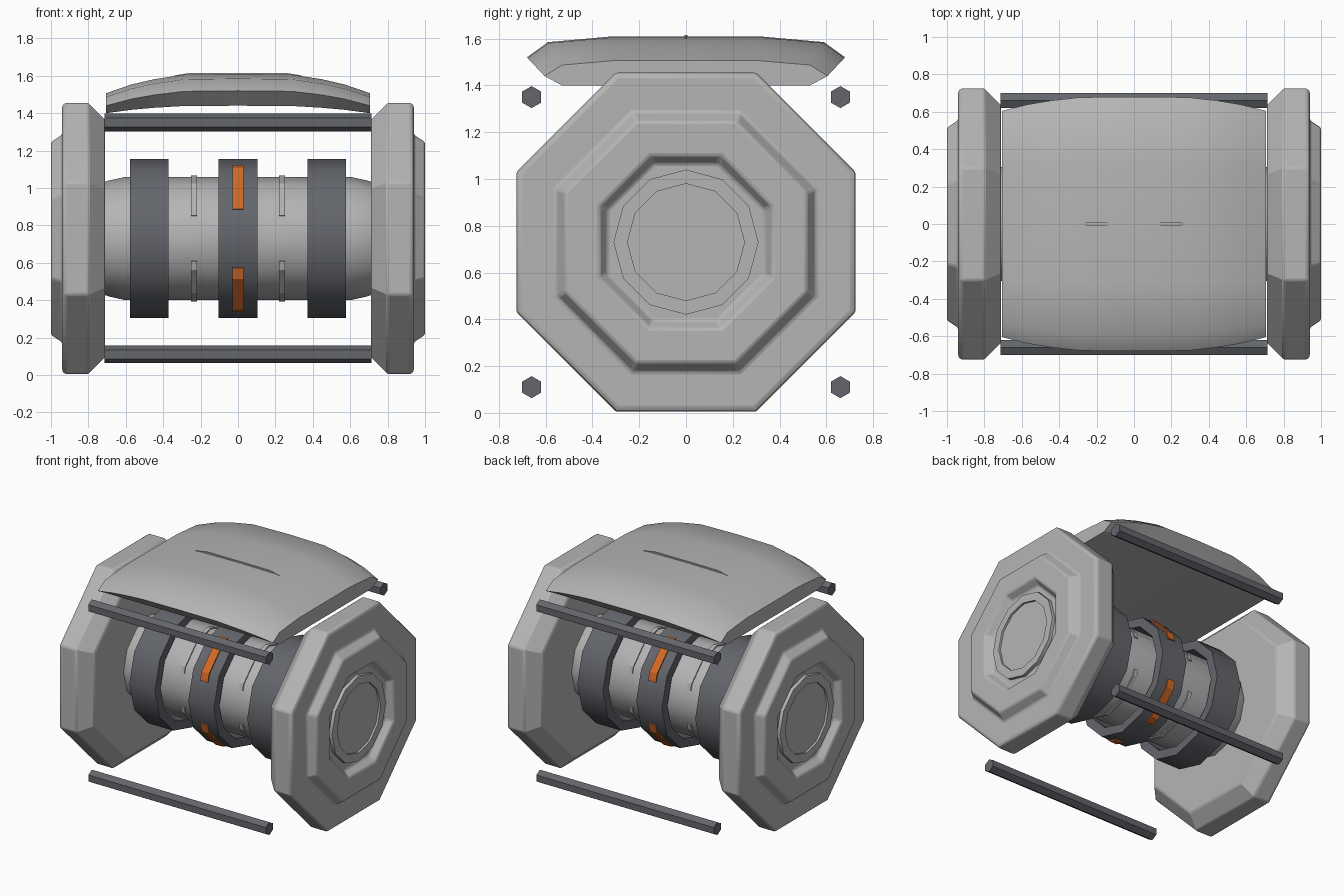
import bpy, bmesh, math

if "Cube" in bpy.data.objects:
    bpy.data.objects.remove(bpy.data.objects["Cube"])

CZ = 0.73                                   # height of the main axis
OCT = 1 / math.cos(math.pi / 8)             # apothem to corner radius, octagon


def material(name, rgb):
    m = bpy.data.materials.new(name)
    m.diffuse_color = (*rgb, 1)
    m.use_nodes = True
    m.node_tree.nodes["Principled BSDF"].inputs["Base Color"].default_value = m.diffuse_color
    return m


LIGHT = material("light grey", (0.46, 0.46, 0.46))
DARK = material("dark grey", (0.125, 0.132, 0.15))
ORANGE = material("orange", (0.65, 0.14, 0.02))


def skin(name, sections, mat, closed=False, bevel=0, angle=35):
    """Join equal-length closed loops of points into one solid."""
    bm = bmesh.new()
    loops = [[bm.verts.new(p) for p in s] for s in sections]
    n = len(loops[0])
    pairs = list(zip(loops, loops[1:]))
    if closed:
        pairs.append((loops[-1], loops[0]))
    else:
        bm.faces.new(loops[0])
        bm.faces.new(loops[-1])
    for a, b in pairs:
        for i in range(n):
            j = (i + 1) % n
            bm.faces.new((a[i], a[j], b[j], b[i]))
    bmesh.ops.recalc_face_normals(bm, faces=bm.faces)
    me = bpy.data.meshes.new(name)
    bm.to_mesh(me)
    bm.free()
    me.materials.append(mat)
    ob = bpy.data.objects.new(name, me)
    bpy.context.collection.objects.link(ob)
    if bevel:
        b = ob.modifiers.new("soft edges", 'BEVEL')
        b.width, b.segments = bevel, 2
        b.limit_method, b.angle_limit = 'ANGLE', math.radians(35)
    for o in bpy.context.selected_objects:
        o.select_set(False)
    ob.select_set(True)
    bpy.context.view_layer.objects.active = ob
    bpy.ops.object.shade_smooth_by_angle(angle=math.radians(angle))
    return ob


def circle(x, r, n, phase=0.0, y=0, z=CZ):
    return [(x, y + r * math.cos(phase + math.tau * i / n),
             z + r * math.sin(phase + math.tau * i / n)) for i in range(n)]


def lathe(name, profile, n, mat, phase=0.0, **kw):
    return skin(name, [circle(x, r, n, phase) for x, r in profile], mat, **kw)


def strap(name, x, width, r, thick, angles, mat):
    """Thin plate following the facets of a twelve-sided drum."""
    secs = []
    for a in angles:
        k = math.cos(math.radians(15)) / math.cos(math.radians(a % 30 - 15))
        c, s = math.cos(math.radians(a)), math.sin(math.radians(a))
        lo, hi = r * k - 0.01, r * k + thick
        secs.append([(x + dx, q * c, CZ + q * s) for dx, q in
                     ((-width / 2, lo), (width / 2, lo), (width / 2, hi), (-width / 2, hi))])
    return skin(name, secs, mat, angle=20)


# Octagonal end caps with a raised step, a recess and a round hub
CAP = [(0.71, 0.30), (0.71, 0.635), (0.80, 0.725), (0.925, 0.725), (0.94, 0.71),
       (0.94, 0.555), (1.0, 0.515), (1.0, 0.37), (0.95, 0.335)]
HUB = [(0.93, 0.31), (0.975, 0.31), (0.975, 0.25), (0.96, 0.25)]
for side, s in (("left", -1), ("right", 1)):
    lathe(side + "_end_cap", [(s * x, a * OCT) for x, a in CAP], 8, LIGHT,
          math.pi / 8, bevel=0.012, angle=30)
    lathe(side + "_hub", [(s * x, r) for x, r in HUB], 12, LIGHT)

# Central drum
lathe("drum", [(-0.72, 0.30), (-0.69, 0.31), (-0.60, 0.33), (0.60, 0.33),
               (0.69, 0.31), (0.72, 0.30)], 12, LIGHT)

# Hollow rings around the drum
for label, cx in (("left", -0.475), ("middle", 0), ("right", 0.475)):
    h = 0.103
    lathe(label + "_ring", [(cx - h, 0.36), (cx - h, 0.425), (cx + h, 0.425), (cx + h, 0.36)],
          12, DARK, closed=True)

# Orange markers on the middle ring
for q in range(4):
    strap("orange_marker", 0, 0.06, 0.425, 0.009,
          [q * 90 + a for a in (22, 30, 60, 68)], ORANGE)

# Raised seams on the drum between the rings
for x in (-0.235, 0.235):
    for start in (0, 180):
        strap("drum_seam", x, 0.03, 0.33, 0.008,
              [start + a for a in (22, 30, 60, 90, 120, 150, 158)], LIGHT)

# Four hexagonal tie bars
for y in (-0.66, 0.66):
    for z in (0.11, 1.35):
        skin("tie_bar", [circle(x, 0.047, 6, math.pi / 6, y, z) for x in (-0.715, 0.715)], DARK)

# Arched canopy: half section at the middle and at the ends, blended along x
MID = [(0.31, 1.61), (0.59, 1.585), (0.68, 1.52), (0.60, 1.44), (0.30, 1.44)]
END = [(0.30, 1.507), (0.53, 1.487), (0.605, 1.44), (0.53, 1.40), (0.28, 1.40)]


def canopy_section(x, t):
    half = [(a + (c - a) * t, b + (d - b) * t) for (a, b), (c, d) in zip(MID, END)]
    return [(x, y, z) for y, z in half] + [(x, -y, z) for y, z in reversed(half)]


STATIONS = [(0, 0), (0.29, 0.04), (0.45, 0.28), (0.57, 0.55), (0.705, 1)]
skin("canopy", [canopy_section(-x, t) for x, t in STATIONS[:0:-1]] +
     [canopy_section(x, t) for x, t in STATIONS], LIGHT, angle=32)

# Slim ridge along the canopy top
skin("canopy_ridge", [[(x, -w, 1.60), (x, w, 1.60), (x, w, z), (x, -w, z)]
                      for x, w, z in ((-0.34, 0.002, 1.602), (-0.25, 0.007, 1.616),
                                      (0.25, 0.007, 1.616), (0.34, 0.002, 1.602))], LIGHT)
